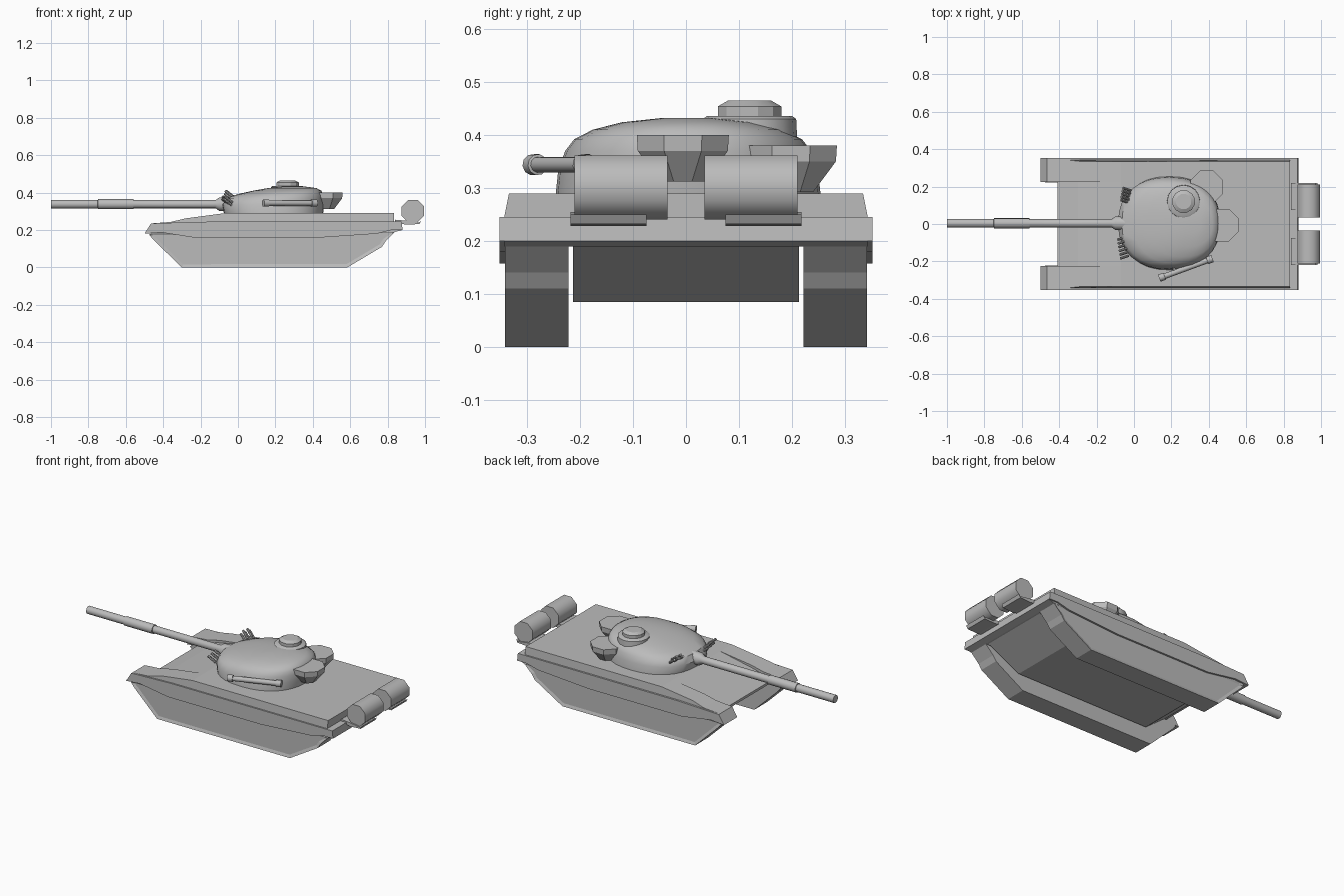
import bpy, bmesh, math
from mathutils import Vector

cube = bpy.data.objects.get("Cube")
if cube:
    bpy.data.objects.remove(cube)

grey = bpy.data.materials.new("plain_grey")
grey.use_nodes = True
grey.diffuse_color = (0.5, 0.5, 0.5, 1)
grey.node_tree.nodes["Principled BSDF"].inputs["Base Color"].default_value = (0.5, 0.5, 0.5, 1)


def finish(name, bm, angle=0):
    bmesh.ops.recalc_face_normals(bm, faces=bm.faces)
    mesh = bpy.data.meshes.new(name)
    bm.to_mesh(mesh)
    bm.free()
    obj = bpy.data.objects.new(name, mesh)
    bpy.context.collection.objects.link(obj)
    mesh.materials.append(grey)
    if angle:
        bpy.ops.object.select_all(action='DESELECT')
        bpy.context.view_layer.objects.active = obj
        obj.select_set(True)
        bpy.ops.object.shade_smooth_by_angle(angle=math.radians(angle))
    return obj


def loft(name, rings, angle=0):
    """Skin a list of point rings and cap both ends."""
    bm = bmesh.new()
    loops = [[bm.verts.new(p) for p in ring] for ring in rings]
    n = len(loops[0])
    for a, b in zip(loops, loops[1:]):
        for i in range(n):
            j = (i + 1) % n
            bm.faces.new((a[i], a[j], b[j], b[i]))
    bm.faces.new(loops[0])
    bm.faces.new(loops[-1])
    return finish(name, bm, angle)


def prism(name, profile, y0, y1, lean=0):
    """Extrude a side profile across y; lean pulls the raised outer edge in."""
    outer = [(x, y1 - (lean if z > 0.25 else 0), z) for x, z in profile]
    return loft(name, [[(x, y0, z) for x, z in profile], outer])


def turned(name, start, direction, steps, sides=12, angle=40, turn=0):
    """Round part along an axis; steps are (distance, radius)."""
    d = Vector(direction).normalized()
    u = d.orthogonal().normalized()
    v = d.cross(u)
    turns = [2 * math.pi * (i + turn) / sides for i in range(sides)]
    return loft(name, [[Vector(start) + d * t + (u * math.cos(a) + v * math.sin(a)) * r
                        for a in turns] for t, r in steps], angle)


# Hull between the tracks and the sloped deck
prism("lower_hull", [(-0.41, 0.2), (-0.26, 0.085), (0.62, 0.085), (0.85, 0.2)], -0.213, 0.213)
prism("deck", [(-0.41, 0.19), (-0.41, 0.205), (-0.3, 0.243), (-0.07, 0.29), (0.835, 0.29),
               (0.835, 0.245), (0.875, 0.245), (0.88, 0.2), (0.84, 0.19)], -0.226, 0.226)

fender_profile = [(-0.41, 0.187), (-0.5, 0.18), (-0.465, 0.235), (-0.36, 0.243), (-0.28, 0.262),
                  (-0.07, 0.29), (0.835, 0.29), (0.835, 0.245), (0.875, 0.245),
                  (0.88, 0.2), (0.84, 0.19)]
skirt_profile = [(-0.5, 0.18), (-0.465, 0.235), (-0.2, 0.244), (0.875, 0.245), (0.88, 0.2),
                 (0.82, 0.2), (0.74, 0.18), (0.4, 0.157), (-0.22, 0.157), (-0.41, 0.187)]
track_profile = [(-0.475, 0.175), (-0.45, 0.145), (-0.3, 0), (0.585, 0), (0.77, 0.11),
                 (0.79, 0.14), (0.84, 0.19), (-0.45, 0.19)]

for side, word in ((1, "back"), (-1, "front")):
    # Fender, thin side skirt and track run
    prism(word + "_fender", fender_profile, side * 0.225, side * 0.343, side * 0.009)
    prism(word + "_skirt", skirt_profile, side * 0.341, side * 0.352)
    track = prism(word + "_track", track_profile, side * 0.222, side * 0.342)
    bm = bmesh.new()
    bm.from_mesh(track.data)
    faces = [f for f in bm.faces if f.normal.y * side > 0.9]
    bmesh.ops.inset_region(bm, faces=faces, thickness=0.018, depth=-0.006)
    bm.to_mesh(track.data)
    bm.free()

    # Rear fuel drum on its bracket
    turned(word + "_fuel_drum", (0.935, side * 0.035, 0.301), (0, side, 0),
           [(0, 0.065), (0.175, 0.065)], sides=8, angle=50, turn=0.5)
    prism(word + "_drum_bracket", [(0.84, 0.255), (0.9, 0.25), (0.97, 0.24), (0.98, 0.25),
                                   (0.97, 0.232), (0.9, 0.228), (0.84, 0.24)],
          side * 0.075, side * 0.218)

# Domed turret, its crown set toward the rear
rings = []
for z, x0, x1, half in ((0.288, -0.075, 0.455, 0.25), (0.335, -0.085, 0.462, 0.245),
                        (0.37, -0.065, 0.46, 0.232), (0.392, 0.0, 0.455, 0.215),
                        (0.41, 0.08, 0.445, 0.18), (0.424, 0.16, 0.42, 0.125),
                        (0.432, 0.24, 0.36, 0.05)):
    ring = []
    for i in range(32):
        c, s = math.cos(i * math.pi / 16), math.sin(i * math.pi / 16)
        ring.append(((x0 + x1) / 2 + (x1 - x0) / 2 * math.copysign(abs(c) ** 0.87, c),
                     half * math.copysign(abs(s) ** 0.87, s) + 0.004, z))
    rings.append(ring)
loft("turret", rings, 40)

# Cupola and hatch
turned("cupola", (0.265, 0.12, 0.35), (0, 0, 1),
       [(0, 0.092), (0.08, 0.088), (0.086, 0.08)], sides=16)
turned("hatch", (0.265, 0.12, 0.43), (0, 0, 1),
       [(0, 0.062), (0.024, 0.062), (0.035, 0.042)], sides=12, angle=25)

# Tapered stowage bins
for name, x, y, top in (("rear_bin", 0.472, -0.006, 0.4), ("side_bin", 0.388, 0.198, 0.38)):
    turned(name, (x, y, top), (0, 0, -1), [(0, 0.094), (0.03, 0.092), (0.088, 0.045)],
           sides=8, angle=20, turn=0.5)

# Gun with sleeve and flared collar
turned("gun_barrel", (-1, 0.004, 0.338), (1, 0, 0),
       [(0, 0.023), (0.25, 0.023), (0.251, 0.027), (0.44, 0.027), (0.441, 0.022),
        (0.88, 0.022), (0.9, 0.036), (0.98, 0.04), (1.05, 0.04)], sides=14)

# Stowed tube along the turret side
start, end = Vector((0.135, -0.29, 0.344)), Vector((0.42, -0.185, 0.344))
length = (end - start).length
turned("stowed_tube", start, end - start,
       [(0, 0.02), (0.03, 0.02), (0.031, 0.015), (length - 0.031, 0.015),
        (length - 0.03, 0.02), (length, 0.02)], sides=10)
for t in (0.3, 0.7):
    p = start.lerp(end, t)
    turned("tube_mount", p, (-0.35, 0.94, 0), [(0, 0.008), (0.06, 0.008)], sides=6)

# Smoke launcher clusters either side of the gun
for word, x, y, z, step, count in (("back", -0.03, 0.115, 0.362, 0.016, 5),
                                   ("front", -0.045, -0.07, 0.333, -0.02, 6)):
    for i in range(count):
        turned(word + "_smoke_tube", (x + i * 0.003, y + i * step, z + 0.014 * (i % 2)),
               (-0.75, 0.25 * math.copysign(1, step), 0.6), [(0, 0.007), (0.055, 0.007)], sides=8)
